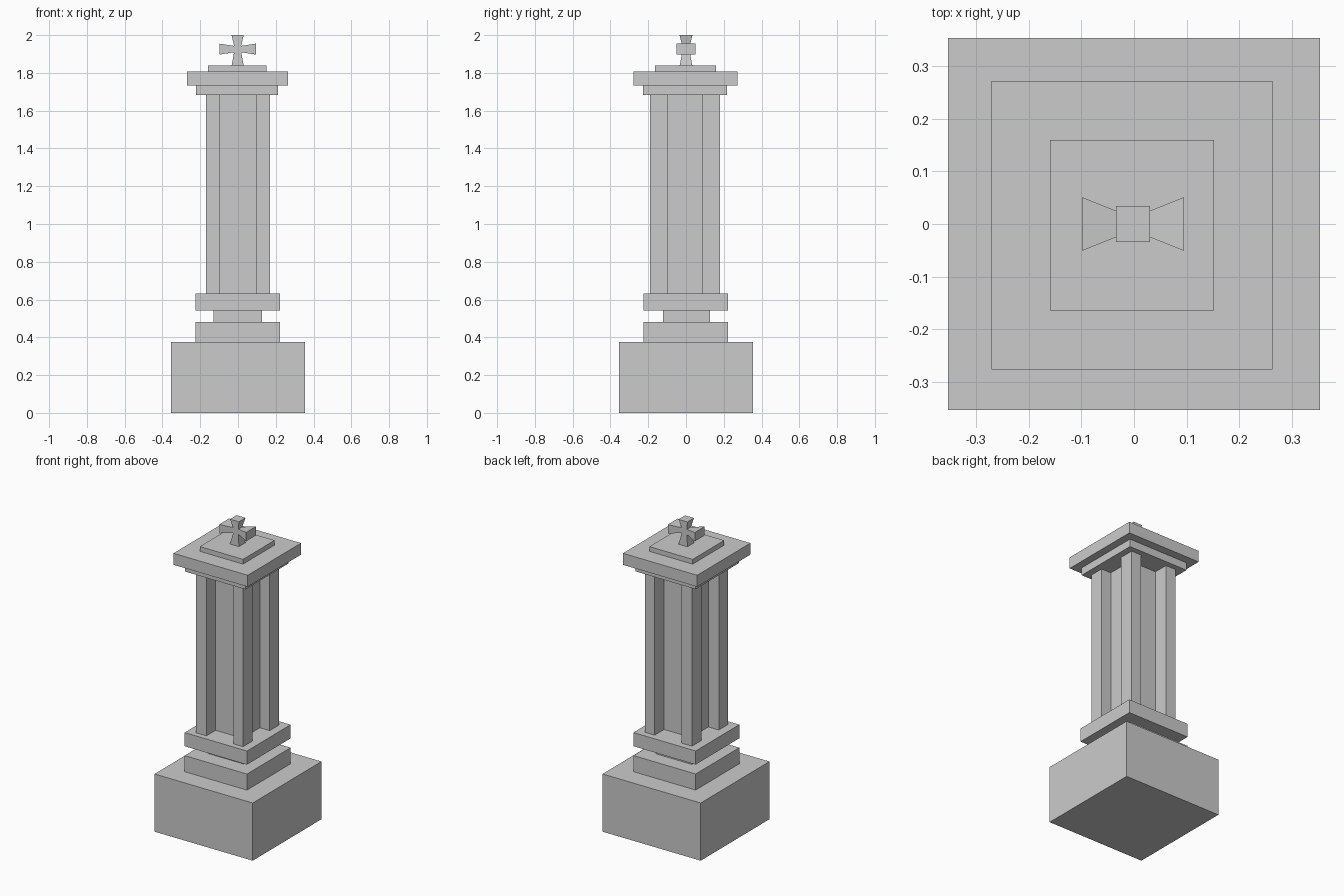
import bpy, bmesh

if "Cube" in bpy.data.objects:
    bpy.data.objects.remove(bpy.data.objects["Cube"])


def new_object(name, bm):
    bmesh.ops.recalc_face_normals(bm, faces=bm.faces[:])
    mesh = bpy.data.meshes.new(name)
    bm.to_mesh(mesh)
    bm.free()
    obj = bpy.data.objects.new(name, mesh)
    bpy.context.collection.objects.link(obj)
    return obj


def box(name, x, y, z):
    """Box spanning the (min, max) ranges on each axis."""
    bm = bmesh.new()
    for v in bmesh.ops.create_cube(bm, size=1)["verts"]:
        v.co = [r[0] if c < 0 else r[1] for c, r in zip(v.co, (x, y, z))]
    return new_object(name, bm)


# Stepped pedestal
box("base_block", (-0.354, 0.354), (-0.354, 0.354), (0, 0.376))
box("lower_plinth", (-0.226, 0.223), (-0.226, 0.223), (0.376, 0.481))
box("neck", (-0.131, 0.128), (-0.123, 0.127), (0.481, 0.542))
box("upper_plinth", (-0.226, 0.223), (-0.226, 0.223), (0.542, 0.631))

# Shaft: core with a square pier on each corner
shaft_z = (0.631, 1.682)
xs = ((-0.17, -0.095), (0.099, 0.17))
ys = ((-0.19, -0.095), (0.084, 0.181))
box("shaft_core", (-0.095, 0.099), (-0.095, 0.084), shaft_z)
for x, xn in zip(xs, ("left", "right")):
    for y, yn in zip(ys, ("front", "back")):
        box(f"{yn}_{xn}_pier", x, y, shaft_z)

# Capital slabs
box("capital_band", (-0.222, 0.213), (-0.227, 0.217), (1.682, 1.732))
box("capital_slab", (-0.271, 0.264), (-0.277, 0.272), (1.732, 1.807))
box("cap_step", (-0.16, 0.152), (-0.165, 0.16), (1.807, 1.838))

# Flared cross: outline points as (x, z, half depth), narrow at the middle
cx, cz = -0.002, 1.926
outline = []
for sx, sz in ((1, 1), (-1, 1), (-1, -1), (1, -1)):
    waist = (cx + sx * 0.019, cz + sz * 0.017, 0.02)
    side = (cx + sx * 0.097, cz + sz * 0.029, 0.051)
    end = (cx + sx * 0.032, 2.0 if sz > 0 else 1.838, 0.034)
    outline += [side, waist, end] if sx * sz > 0 else [end, waist, side]
bm = bmesh.new()
front = [bm.verts.new((x, -d, z)) for x, z, d in outline]
back = [bm.verts.new((x, d, z)) for x, z, d in outline]
bm.faces.new(front)
bm.faces.new(back[::-1])
for i in range(12):
    j = (i + 1) % 12
    bm.faces.new((front[i], back[i], back[j], front[j]))
new_object("cross", bm)
